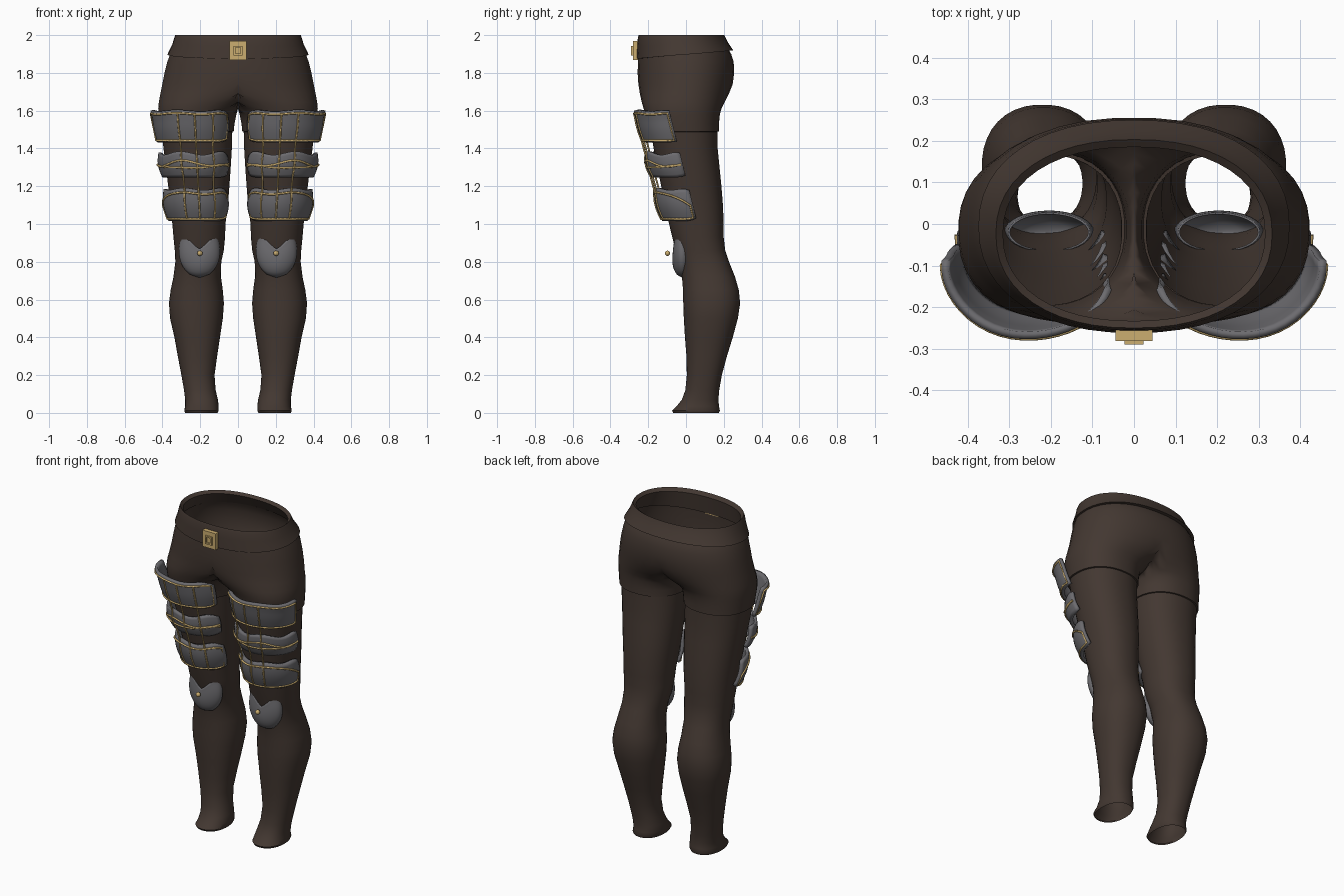
import bpy, bmesh, math
from math import sin, cos, pi, radians

if "Cube" in bpy.data.objects:
    bpy.data.objects.remove(bpy.data.objects["Cube"])


def material(name, rgb):
    m = bpy.data.materials.new(name)
    m.diffuse_color = (*rgb, 1)
    m.use_nodes = True
    m.node_tree.nodes["Principled BSDF"].inputs["Base Color"].default_value = m.diffuse_color
    return m


BROWN = material("dark_brown_cloth", (0.056, 0.039, 0.031))
STEEL = material("grey_steel", (0.15, 0.147, 0.158))
GOLD = material("gold_trim", (0.60, 0.42, 0.16))


def finish(name, bm, mat, mirror=True, thick=0, offset=0, angle=40):
    bmesh.ops.remove_doubles(bm, verts=bm.verts, dist=0.0002)
    bmesh.ops.recalc_face_normals(bm, faces=bm.faces)
    me = bpy.data.meshes.new(name)
    bm.to_mesh(me)
    bm.free()
    me.shade_smooth()
    me.set_sharp_from_angle(angle=radians(angle))
    me.materials.append(mat)
    ob = bpy.data.objects.new(name, me)
    bpy.context.collection.objects.link(ob)
    if mirror:
        mod = ob.modifiers.new("mirror", 'MIRROR')
        mod.merge_threshold = 0.001
    if thick:
        mod = ob.modifiers.new("thickness", 'SOLIDIFY')
        mod.thickness, mod.offset = thick, offset
    return ob


def grid(bm, rows, closed=False):
    """Skin rows of points with quads."""
    vs = [[bm.verts.new(p) for p in r] for r in rows]
    n = len(rows[0])
    for a, b in zip(vs, vs[1:]):
        for i in range(n if closed else n - 1):
            j = (i + 1) % n
            bm.faces.new((a[i], a[j], b[j], b[i]))


def ring(z, xin, xout, yf, yb, p=0.9, n=36):
    """Rounded section; anything past the middle plane is flattened onto it."""
    cx, rx, cy, ry = (xin + xout) / 2, (xout - xin) / 2, (yf + yb) / 2, (yb - yf) / 2
    pts = []
    for i in range(n):
        a = 2 * pi * (i + 0.5) / n
        c, s = cos(a), sin(a)
        x = cx + rx * math.copysign(abs(c) ** p, c)
        pts.append((max(0, x), cy + ry * math.copysign(abs(s) ** p, s), z))
    return pts


# shorts: two half tubes that join along the middle
bm = bmesh.new()
shorts = [(1.96, -.335, .335, -.245, .205), (1.90, -.36, .36, -.253, .24),
          (1.86, -.375, .375, -.255, .253), (1.80, -.39, .39, -.257, .256),
          (1.74, -.36, .402, -.253, .248), (1.69, -.27, .412, -.245, .228),
          (1.645, -.12, .42, -.235, .205), (1.61, -.03, .423, -.225, .188),
          (1.58, .008, .422, -.217, .18), (1.53, .018, .418, -.205, .175),
          (1.49, .022, .414, -.197, .175), (1.488, .03, .405, -.19, .167)]
grid(bm, [ring(*r) for r in shorts], True)
mid = [f for f in bm.faces if all(v.co.x < 1e-5 for v in f.verts)]
bmesh.ops.delete(bm, geom=mid, context='FACES')
finish("shorts", bm, BROWN)

# trouser legs, open at both ends
bm = bmesh.new()
legs = [(1.55, .028, .41, -.197, .167), (1.4, .032, .395, -.172, .168),
        (1.3, .038, .382, -.152, .178), (1.2, .045, .37, -.132, .188),
        (1.1, .053, .357, -.112, .196), (1.0, .066, .348, -.09, .2),
        (.93, .068, .342, -.073, .2), (.86, .075, .335, -.055, .208),
        (.8, .088, .332, -.037, .228), (.72, .09, .342, -.022, .26),
        (.65, .08, .357, -.016, .28), (.58, .074, .366, -.015, .287),
        (.5, .08, .36, -.012, .275), (.4, .095, .337, -.006, .248),
        (.3, .11, .319, .002, .217), (.2, .124, .3, .004, .19),
        (.12, .118, .286, -.004, .176), (.07, .106, .28, -.022, .172),
        (.035, .102, .28, -.05, .175), (.012, .102, .285, -.075, .18),
        (0, .108, .28, -.068, .174)]
grid(bm, [ring(*r) for r in legs], True)
finish("leg", bm, BROWN)

# waistband with an inner wall, its lower edge rising to the back
bm = bmesh.new()
outer = [(2.0, .332, -.25, .203), (1.985, .337, -.255, .207),
         (1.94, .348, -.259, .222), (1.875, .374, -.262, .25)]
inner = [(1.875, .355, -.245, .225), (1.98, .315, -.233, .185)]
rows = []
for z, rx, yf, yb in outer + inner + outer[:1]:
    low = max(0, (2.0 - z) / .125)
    r = []
    for i in range(48):
        a = 2 * pi * i / 48
        c, s = cos(a), sin(a)
        x = rx * math.copysign(abs(c) ** .9, c)
        y = (yf + yb) / 2 + (yb - yf) / 2 * math.copysign(abs(s) ** .9, s)
        r.append((x, y, z + low * .022 * (1 + s)))
    rows.append(r)
grid(bm, rows, True)
finish("waistband", bm, BROWN, mirror=False)


def box(bm, x0, x1, y0, y1, z0, z1):
    res = bmesh.ops.create_cube(bm, size=1)
    for v in res["verts"]:
        v.co = (x0 + (v.co.x + .5) * (x1 - x0), y0 + (v.co.y + .5) * (y1 - y0),
                z0 + (v.co.z + .5) * (z1 - z0))


# belt buckle: plate, raised square rim and centre
bm = bmesh.new()
box(bm, -.045, .045, -.281, -.25, 1.868, 1.968)
for s in (-1, 1):
    box(bm, s * .0185 - .0045, s * .0185 + .0045, -.29, -.28, 1.893, 1.943)
    box(bm, -.014, .014, -.29, -.28, 1.918 + s * .0205 - .0045, 1.918 + s * .0205 + .0045)
finish("buckle", bm, GOLD, mirror=False)


# thigh plates: curved shells (top z, bottom z, bulge, edge wave)
PLATES = {"upper": (1.60, 1.435, .008, .004), "middle": (1.375, 1.25, .012, .010),
          "lower": (1.185, 1.02, .014, .006)}


def surface(plate, u, v, lift=0):
    top, bot, bulge, wave = PLATES[plate]
    a = radians(-70 + 165 * u)
    end = max(0, (.16 - u) / .16) ** 2 * .2 + max(0, (u - .88) / .12) ** 2 * (
        .02 if plate == "upper" else .16)
    half = (top - bot) / 2 * (1 - end)
    z = (top + bot) / 2 + half * (1 - 2 * v) + wave * sin(u * 14) * (1 - v)
    t = (1.58 - z) / .56
    out = bulge * sin(pi * v) + lift
    if plate == "upper":
        out += .012 * max(0, .3 - v) / .3 * u
    cx, rx, yf = .245 - .033 * t, .195 - .045 * t, -.258 + .14 * t
    return (cx + (rx + out) * sin(a), yf + .16 * (1 - cos(a)) - out * cos(a), z)


for key in PLATES:
    bm = bmesh.new()
    grid(bm, [[surface(key, i / 22, j / 8) for i in range(23)] for j in range(9)])
    finish(key + "_thigh_plate", bm, STEEL, thick=.018)


def trim(name, paths, depth):
    """Thin gold cords on both legs."""
    cu = bpy.data.curves.new(name, 'CURVE')
    cu.dimensions = '3D'
    cu.bevel_depth, cu.bevel_resolution, cu.use_fill_caps = depth, 1, True
    for path, cyclic in paths:
        for side in (1, -1):
            sp = cu.splines.new('POLY')
            sp.points.add(len(path) - 1)
            for p, (x, y, z) in zip(sp.points, path):
                p.co = (side * x, y, z, 1)
            sp.use_cyclic_u = cyclic
    cu.materials.append(GOLD)
    bpy.context.collection.objects.link(bpy.data.objects.new(name, cu))


def line(plate, u0, u1, fv, n=20, lift=.011):
    us = [u0 + (u1 - u0) * i / n for i in range(n + 1)]
    return [surface(plate, u, fv(u), lift) for u in us]


# borders of the upper and lower plates
paths = []
for key, v0, drop in (("upper", .1, 0), ("lower", .14, .5)):
    up = line(key, .04, .97, lambda u: v0 + drop * max(0, (u - .7) / .3) ** 2)
    down = line(key, .97, .04, lambda u: .96)
    paths.append((up + down, True))
# wavy pair of cords on the middle plate
for v, k in ((.45, .1), (.58, -.06)):
    paths.append((line("middle", .02, .98, lambda u: v + k * sin(u * 9)), False))
trim("plate_border", paths, .0055)

# upright straps running over all three plates
straps = []
for u in (.23, .40, .55):
    path = []
    for key, v0 in (("upper", .1), ("middle", 0), ("lower", 0)):
        path += [surface(key, u, v0 + (.97 - v0) * j / 5, .011) for j in range(6)]
    straps.append((path, False))
trim("upright_strap", straps, .005)

# knee guards: open cups with a notch in the upper edge
bm = bmesh.new()
rows = []
for j in range(13):
    v = j / 12
    r = sin(pi * (.02 + .64 * v ** .6)) if v < .9 else sin(pi * .64) * (1.03 - .25 * (v - .9))
    row = []
    for i in range(32):
        a = 2 * pi * i / 32
        x = .106 * r * cos(a)
        top = .868 + .07 * min(1, abs(x) / .075) ** 1.2
        row.append((.204 + x, -.02 + .05 * r * sin(a), .72 + (top - .72) * v))
    rows.append(row)
grid(bm, rows, True)
bm.verts.ensure_lookup_table()
bm.faces.new([bm.verts[i] for i in range(32)])
finish("knee_guard", bm, STEEL, thick=.005)

# knee studs
bm = bmesh.new()
bmesh.ops.create_uvsphere(bm, u_segments=12, v_segments=8, radius=.014)
bmesh.ops.translate(bm, verts=bm.verts, vec=(.202, -.098, .845))
finish("knee_stud", bm, GOLD)
